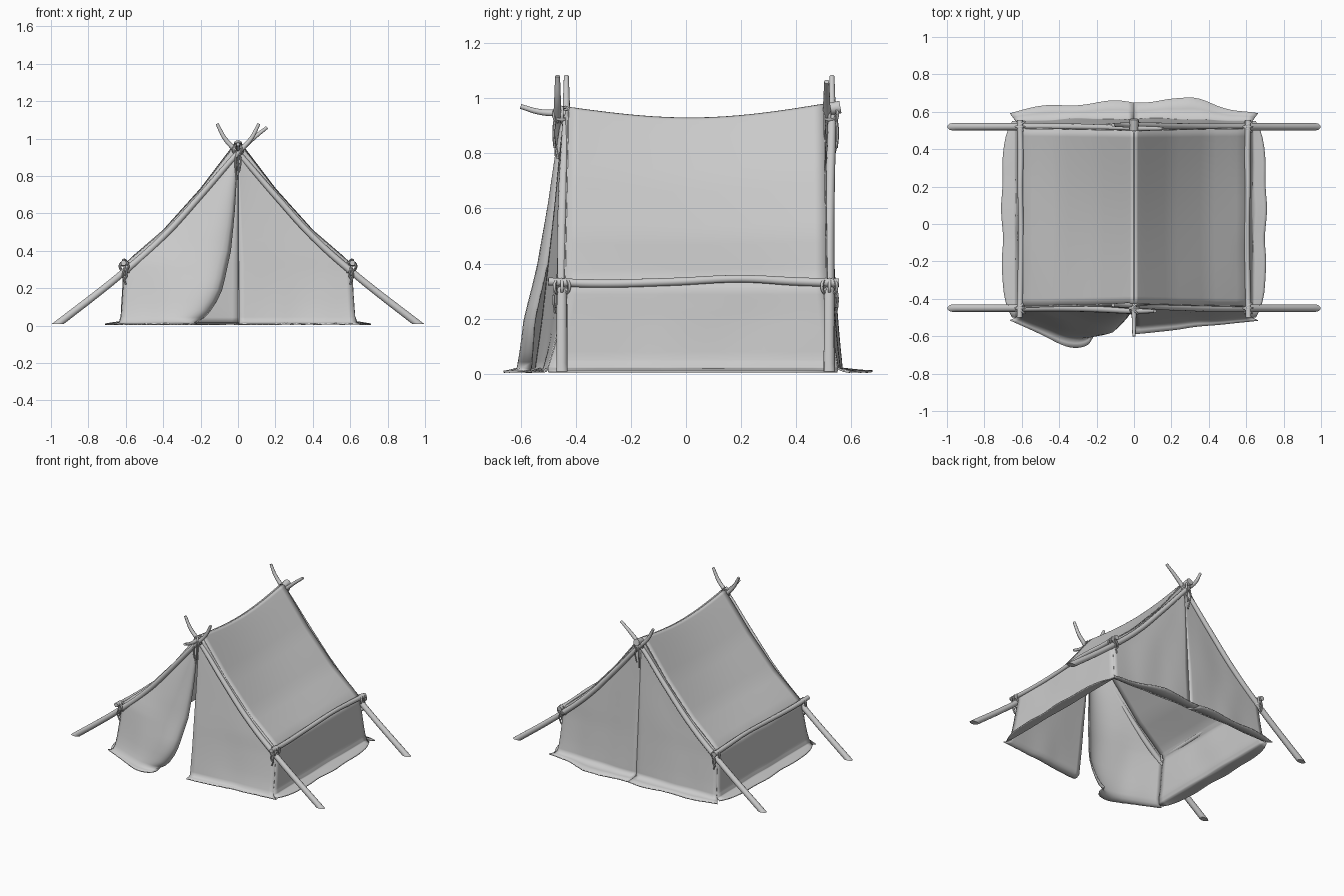
import bpy, bmesh, math
from mathutils import Vector, noise

cube = bpy.data.objects.get("Cube")
if cube:
    bpy.data.objects.remove(cube, do_unlink=True)

grey = bpy.data.materials.new("plain grey")
grey.use_nodes = True
COLOUR = (0.6, 0.6, 0.6, 1)
grey.diffuse_color = COLOUR
grey.node_tree.nodes["Principled BSDF"].inputs["Base Color"].default_value = COLOUR


def interp(table, t):
    """Piecewise linear lookup in a list of (key, value), keys rising."""
    if t <= table[0][0]:
        return table[0][1]
    for (a, p), (b, q) in zip(table, table[1:]):
        if t <= b:
            return p + (q - p) * (t - a) / (b - a)
    return table[-1][1]


def wobble(x, y, z, scale=6):
    return noise.noise(Vector((x, y, z)) * scale)


def finish(name, mesh, angle=50):
    obj = bpy.data.objects.new(name, mesh)
    bpy.context.collection.objects.link(obj)
    mesh.materials.clear()
    mesh.materials.append(grey)
    bpy.ops.object.select_all(action="DESELECT")
    obj.select_set(True)
    bpy.context.view_layer.objects.active = obj
    bpy.ops.object.shade_smooth_by_angle(angle=math.radians(angle))
    return obj


def sheet(name, func, us, vs):
    """Thin cloth from a surface function of u and v, facing outward."""
    bm = bmesh.new()
    grid = [[bm.verts.new(func(u, v)) for u in us] for v in vs]
    for r, s in zip(grid, grid[1:]):
        for i in range(len(us) - 1):
            bm.faces.new((r[i], r[i + 1], s[i + 1], s[i]))
    bm.normal_update()
    if sum(f.normal.dot(f.calc_center_median()) * f.calc_area() for f in bm.faces) < 0:
        bmesh.ops.reverse_faces(bm, faces=bm.faces)
    mesh = bpy.data.meshes.new(name)
    bm.to_mesh(mesh)
    bm.free()
    obj = finish(name, mesh, 110)
    solid = obj.modifiers.new("thickness", "SOLIDIFY")
    solid.thickness = 0.007
    solid.offset = 0


def tube(name, points, radii, ground_cut=False, sides=3):
    """Round stick or cord through a few points with a radius at each."""
    curve = bpy.data.curves.new(name, "CURVE")
    curve.dimensions = "3D"
    curve.bevel_depth = 1
    curve.bevel_resolution = sides
    curve.resolution_u = 6
    curve.use_fill_caps = True
    spline = curve.splines.new("BEZIER")
    spline.bezier_points.add(len(points) - 1)
    for bp, p, r in zip(spline.bezier_points, points, radii):
        bp.co, bp.radius = p, r
        bp.handle_left_type = bp.handle_right_type = "AUTO"
    temp = bpy.data.objects.new(name, curve)
    bpy.context.collection.objects.link(temp)
    bpy.context.view_layer.update()
    mesh = bpy.data.meshes.new_from_object(temp.evaluated_get(bpy.context.evaluated_depsgraph_get()))
    bpy.data.objects.remove(temp, do_unlink=True)
    if ground_cut:
        bm = bmesh.new()
        bm.from_mesh(mesh)
        bmesh.ops.remove_doubles(bm, verts=bm.verts, dist=0.0001)
        bmesh.ops.bisect_plane(bm, geom=bm.verts[:] + bm.edges[:] + bm.faces[:],
                               plane_co=(0, 0, 0.008), plane_no=(0, 0, -1), clear_outer=True)
        bmesh.ops.holes_fill(bm, edges=[e for e in bm.edges if e.is_boundary])
        bm.to_mesh(mesh)
        bm.free()
    finish(name, mesh)


def ring(name, loc, rot, major, minor=0.006):
    bpy.ops.mesh.primitive_torus_add(location=loc, rotation=rot, major_radius=major,
                                     minor_radius=minor, major_segments=16, minor_segments=6)
    obj = bpy.context.object
    obj.name = name
    obj.data.materials.append(grey)
    bpy.ops.object.shade_smooth_by_angle(angle=math.radians(60))


steps = lambda n: [i / n for i in range(n + 1)]
FRONT, BACK = -0.45, 0.52

# Roof and side walls: one cloth profile from ridge to ground skirt
profile = [(0, 0.965), (0.015, 0.961), (0.035, 0.936), (0.2, 0.722), (0.4, 0.502), (0.585, 0.345),
           (0.607, 0.31), (0.612, 0.2), (0.622, 0.05), (0.632, 0.02), (0.705, 0.008)]
px = [(i, p[0]) for i, p in enumerate(profile)]
pz = [(i, p[1]) for i, p in enumerate(profile)]
side_x = sorted((z, x) for x, z in profile[:-1])

# Corner lines where the walls meet the end panels, by height
front_corner = [(0.02, -0.5), (0.1, -0.475), (0.3, -0.438), (0.95, -0.425)]
back_corner = [(0.02, 0.55), (0.1, 0.535), (0.3, 0.51), (0.95, 0.5)]


def roof_surface(s):
    def f(u, v):
        k = v * (len(profile) - 1)
        x, z = interp(px, k), interp(pz, k)
        y0, y1 = interp(front_corner, z), interp(back_corner, z)
        y = y0 + (y1 - y0) * u
        sag = math.sin(math.pi * u)
        if z > 0.35:
            z += -0.043 * sag * (z - 0.35) / 0.6 + 0.012 * u * z
            x -= 0.012 * sag * math.sin(math.pi * min(x / 0.6, 1))
        elif x > 0.633:
            reach = 0.25 + 0.75 * (1 - abs(2 * u - 1) ** 6)
            x = 0.632 + (x - 0.632) * reach + 0.01 * wobble(s, y, 0) * sag
        else:
            x += 0.008 * wobble(s, y, z, 4) * sag
        return s * x, y, z
    return f


for s, side in ((1, "left"), (-1, "right")):
    sheet(side + "_roof_and_wall", roof_surface(s), steps(24), steps(50))


# End panels: rows of falling height, the last rows lying on the ground
def end_panel(name, s, out, xc, yc, ys, bulge, flare):
    heights = [0.955, 0.92, 0.86, 0.78, 0.7, 0.62, 0.54, 0.46, 0.4, 0.345,
               0.31, 0.25, 0.19, 0.13, 0.08, 0.045, 0.02]

    def f(u, v):
        skirt = max(0, v - len(heights) + 1)
        z = heights[min(v, len(heights) - 1)]
        low = 1 - z
        x0, x1 = interp(xc, z), s * interp(side_x, z)
        x = x0 + (x1 - x0) * u
        a, b = interp(yc, z), interp(ys, z)
        y = a + (b - a) * u ** 0.95 + out * bulge * math.sin(math.pi * u ** 0.58) * low ** 0.7
        y += 0.014 * low * wobble(x, out, z * 0.4, 5) * math.sin(math.pi * u)
        if skirt:
            fold = 1 + 0.45 * wobble(x, out, 0.3, 4.5)
            y += out * skirt / 2 * flare * fold * (0.4 + 0.6 * math.cos(math.pi / 2 * u ** 1.7))
            x += s * 0.016 * skirt * u ** 4
            z = 0.013 - 0.003 * skirt + 0.006 * abs(wobble(x, y, 0, 14))
        return x, y, z
    sheet(name, f, steps(20), range(len(heights) + 2))


end_panel("open_door_flap", -1, -1,
          [(0.02, -0.22), (0.045, -0.18), (0.1, -0.13), (0.2, -0.083), (0.4, -0.04),
           (0.6, -0.02), (0.95, 0)],
          [(0.02, -0.56), (0.2, -0.548), (0.4, -0.502), (0.6, -0.474), (0.8, -0.455), (0.95, -0.44)],
          front_corner, 0.07, 0.045)
end_panel("closed_door_flap", 1, -1, [(0, 0.005), (0.95, 0.002)],
          [(0.02, -0.545), (0.2, -0.52), (0.6, -0.475), (0.95, -0.44)],
          front_corner, 0.0, 0.035)
for s, side in ((1, "left"), (-1, "right")):
    end_panel(side + "_back_panel", s, 1, [(0, 0), (0.95, 0)],
              [(0.02, 0.558), (0.3, 0.54), (0.95, 0.5)], back_corner, 0.006, 0.1)

# Crossed poles at both ends, one leaning further past the crossing at the back
for y, end in ((FRONT, "front"), (BACK, "back")):
    for s, side in ((1, "left"), (-1, "right")):
        off = 0.016 * s * (-1 if y < 0 else -0.6)
        tip = [(-0.08, 1.0), (-0.155, 1.06)] if (s, end) == (-1, "back") else [(-0.07, 1.0), (-0.112, 1.08)]
        path = [(1.02, -0.035), (0.6, 0.295), (0.4, 0.475), (0.2, 0.695), (0, 0.925)] + tip
        pts = [(s * x, y - off * interp([(0, 1), (0.3, 0)], x), z) for x, z in path]
        tube(f"{end}_{side}_pole", pts, [0.021, 0.019, 0.018, 0.017, 0.015, 0.012, 0.009], True)

# Ridge pole and eave poles
tube("ridge_pole", [(0, -0.6, 0.97), (0, -0.53, 0.95), (0, -0.45, 0.945), (0, 0, 0.9),
                    (0, 0.46, 0.95), (0, 0.56, 0.968)], [0.009, 0.011, 0.014, 0.016, 0.022, 0.024])
for s, side in ((1, "left"), (-1, "right")):
    tube(side + "_eave_pole",
         [(s * 0.612, -0.5, 0.335), (s * 0.608, -0.35, 0.328), (s * 0.604, -0.05, 0.334),
          (s * 0.608, 0.2, 0.345), (s * 0.606, 0.4, 0.335), (s * 0.61, 0.555, 0.33)],
         [0.015, 0.016, 0.015, 0.014, 0.016, 0.016])

# Cord lashings with hanging ends
for y, end, out in ((FRONT, "front", -1), (BACK, "back", 1)):
    for s, side in ((1, "left"), (-1, "right")):
        for k in (-1, 0, 1):
            ring(f"{end}_{side}_lashing", (s * 0.607, y + 0.012 * k, 0.317),
                 (math.radians(90), 0, 0.6 * k), 0.026)
        ring(f"{end}_{side}_pole_lashing", (s * 0.6, y, 0.305), (0, s * math.radians(-50), 0), 0.024)
        for k in (0, 1):
            tube(f"{end}_{side}_cord_end",
                 [(s * 0.605, y + out * 0.025, 0.31), (s * (0.615 - 0.02 * k), y + out * 0.03, 0.27),
                  (s * (0.6 + 0.012 * k), y + out * 0.025, 0.22 + 0.02 * k)], [0.005] * 3, sides=1)
    for k in (-1, 0, 1):
        ring(end + "_ridge_lashing", (0, y + 0.012 * k, 0.94), (math.radians(90), 0, 0.7 * k), 0.027)
    ring(end + "_ridge_wrap", (0, y, 0.935), (0, 0.5, 0), 0.026)
    for k in (-1, 1):
        tube(end + "_ridge_cord_end",
             [(0.01 * k, y + out * 0.025, 0.93), (0.014 * k, y + out * 0.03, 0.87),
              (0.006 * k, y + out * (0.02 + 0.006 * k), 0.80 + 0.02 * k)], [0.005] * 3, sides=1)
